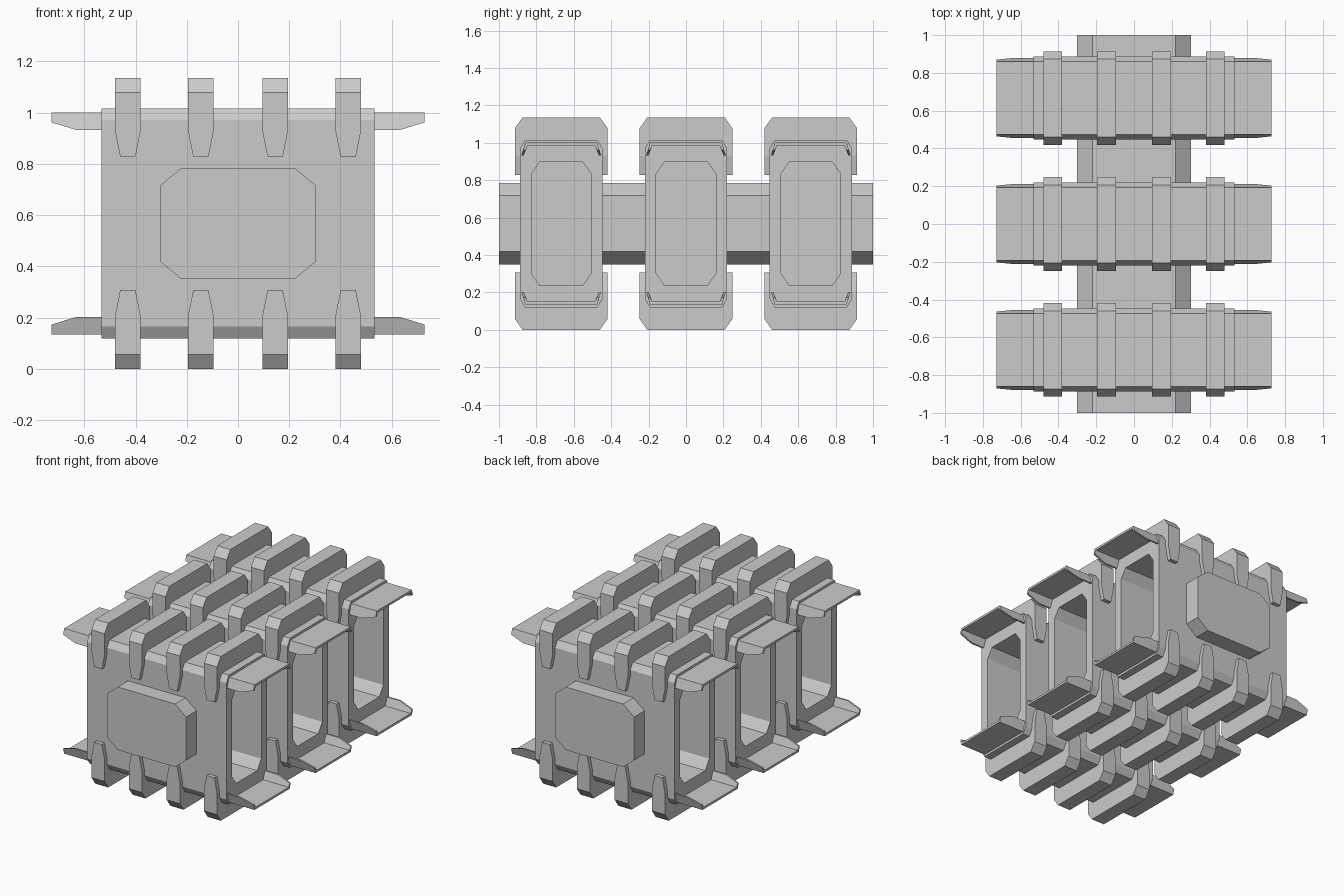
import bpy, bmesh

if "Cube" in bpy.data.objects:
    bpy.data.objects.remove(bpy.data.objects["Cube"])

HEIGHT = 1.135
CENTRES = (-0.667, 0.0, 0.667)


def loft(name, rings, mirror_x=False, mirror_z=False):
    """Skin a list of equal-length point rings, cap both ends, mirror if asked."""
    bm = bmesh.new()
    flips_x = (1, -1) if mirror_x else (1,)
    flips_z = (False, True) if mirror_z else (False,)
    for sx in flips_x:
        for flip in flips_z:
            vs = [[bm.verts.new((sx * x, y, HEIGHT - z if flip else z))
                   for x, y, z in ring] for ring in rings]
            n = len(rings[0])
            for a, b in zip(vs, vs[1:]):
                for i in range(n):
                    j = (i + 1) % n
                    bm.faces.new((a[i], a[j], b[j], b[i]))
            bm.faces.new(vs[0])
            bm.faces.new(vs[-1])
    bmesh.ops.recalc_face_normals(bm, faces=bm.faces)
    mesh = bpy.data.meshes.new(name)
    bm.to_mesh(mesh)
    bm.free()
    obj = bpy.data.objects.new(name, mesh)
    bpy.context.collection.objects.link(obj)
    return obj


def octagon(a, b, ca, cb):
    """Chamfered rectangle with half sizes a, b and chamfers ca, cb."""
    return [(a, b - cb), (a - ca, b), (ca - a, b), (-a, b - cb),
            (-a, cb - b), (ca - a, -b), (a - ca, -b), (a, cb - b)]


def section(x, cy, profile):
    return [(x, cy + y, HEIGHT / 2 + z) for y, z in profile]


def flap_section(x, cy, edge_y, edge_z):
    """Thin plate with drooping side edges."""
    pts = [(-edge_y, edge_z), (-0.192, 1.0), (0.192, 1.0), (edge_y, edge_z),
           (edge_y - 0.012, edge_z), (0.18, 0.985), (-0.18, 0.985),
           (0.012 - edge_y, edge_z)]
    return [(x, cy + y, z) for y, z in pts]


outer = octagon(0.22, 0.448, 0.027, 0.045)
opening = octagon(0.16, 0.33, 0.045, 0.065)

# Rib path: outer y, outer z, inner y, inner z, half width
half_rib = [(0.2475, 0.828, 0.205, 0.828, 0.03),
            (0.2475, 0.93, 0.205, 0.93, 0.05),
            (0.2475, 1.078, 0.205, 0.96, 0.05),
            (0.207, HEIGHT, 0.18, 1.0, 0.05)]
rib_path = half_rib + [(-a, b, -c, d, w) for a, b, c, d, w in reversed(half_rib)]

for cy in CENTRES:
    # Body with a deep recess in each end
    loft("module_body", [section(x, cy, p) for x, p in (
        (-0.2, opening), (-0.533, opening), (-0.533, outer),
        (0.533, outer), (0.533, opening), (0.2, opening))])

    # Clamping ribs above and below
    for rx in (0.145, 0.43):
        rings = [[(rx - w, cy + a, b), (rx + w, cy + a, b),
                  (rx + w, cy + c, d), (rx - w, cy + c, d)]
                 for a, b, c, d, w in rib_path]
        loft("clamp_ribs", rings, mirror_x=True, mirror_z=True)

    # End flaps above and below the openings
    loft("end_flaps", [flap_section(0.52, cy, 0.213, 0.932),
                       flap_section(0.63, cy, 0.213, 0.932),
                       flap_section(0.728, cy, 0.203, 0.962)],
         mirror_x=True, mirror_z=True)

# Central beam, in lengths between the hollow modules
beam = octagon(0.303, 0.2175, 0.083, 0.068)
for y0, y1 in ((-1.0, -0.86), (-0.475, -0.19), (0.19, 0.475), (0.86, 1.0)):
    loft("central_beam", [[(x, y, HEIGHT / 2 + z) for x, z in beam] for y in (y0, y1)])
